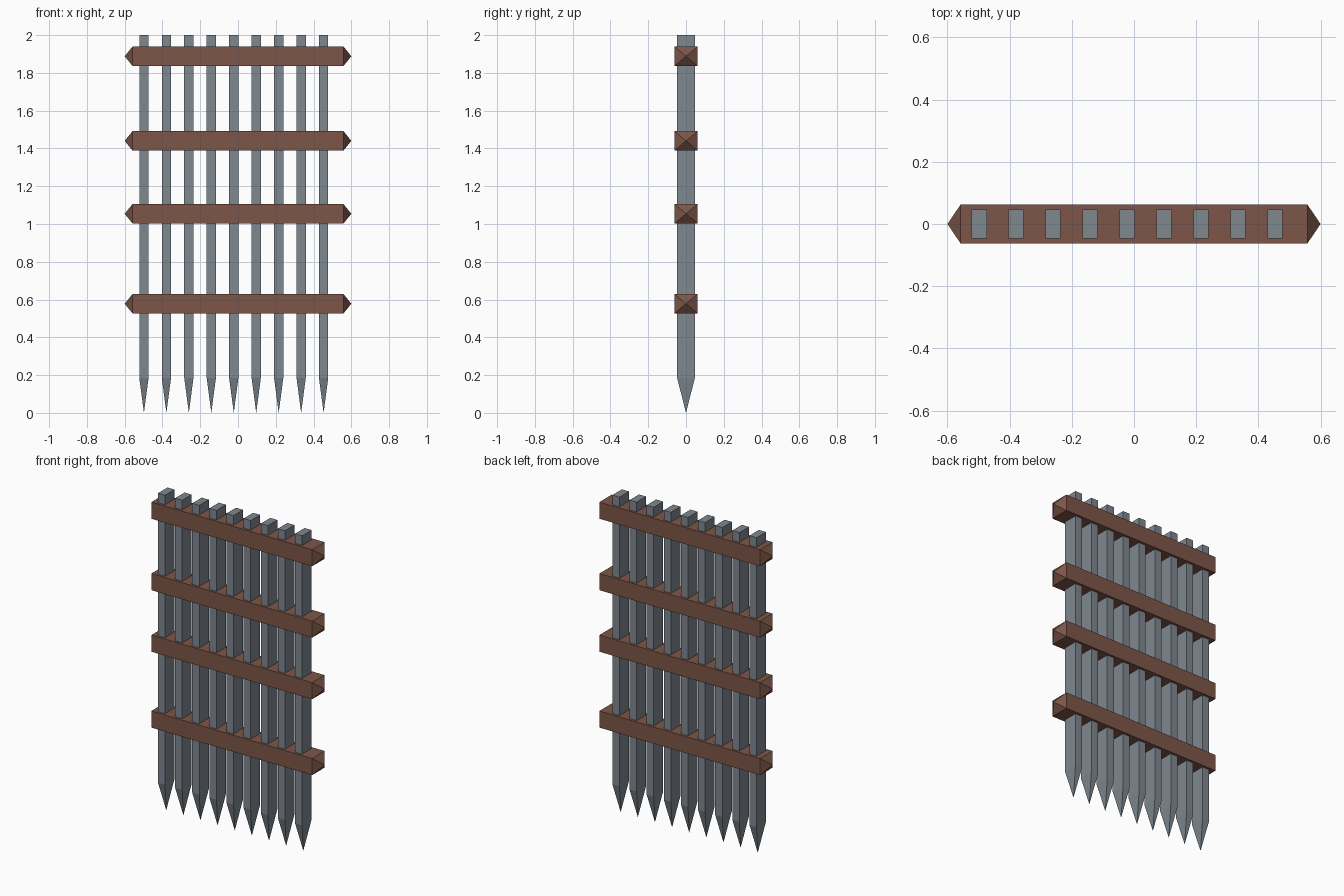
import bpy
import bmesh
from mathutils import Matrix

if "Cube" in bpy.data.objects:
    bpy.data.objects.remove(bpy.data.objects["Cube"])


def srgb(r, g, b):
    def f(c):
        c /= 255
        return c / 12.92 if c <= 0.04045 else ((c + 0.055) / 1.055) ** 2.4
    return (f(r), f(g), f(b), 1)


def material(name, colour):
    m = bpy.data.materials.new(name)
    m.diffuse_color = colour
    m.use_nodes = True
    m.node_tree.nodes["Principled BSDF"].inputs["Base Color"].default_value = m.diffuse_color
    return m


iron = material("grey iron", srgb(126, 136, 143))
wood = material("brown wood", srgb(125, 86, 72))


def box_with_points(name, lo, hi, points, mat):
    """Box from lo to hi; each (axis, side, height) face is raised to a point."""
    bm = bmesh.new()
    size = [h - l for l, h in zip(lo, hi)]
    mid = [(h + l) / 2 for l, h in zip(lo, hi)]
    bmesh.ops.create_cube(bm, size=1, matrix=Matrix.Translation(mid) @ Matrix.Diagonal((*size, 1)))
    bm.normal_update()
    for axis, side, height in points:
        face = next(f for f in bm.faces if f.normal[axis] * side > 0.99)
        tip = bmesh.ops.poke(bm, faces=[face])["verts"][0]
        tip.co[axis] += side * height
    bm.normal_update()
    mesh = bpy.data.meshes.new(name)
    bm.to_mesh(mesh)
    bm.free()
    mesh.materials.append(mat)
    obj = bpy.data.objects.new(name, mesh)
    bpy.context.collection.objects.link(obj)


# Nine upright bars with spiked feet
for i in range(9):
    x = -0.498 + i * 0.1189
    box_with_points(f"upright_bar_{i + 1}", (x - 0.0245, -0.047, 0.185), (x + 0.0245, 0.047, 2.0),
                    [(2, -1, 0.185)], iron)

# Four wooden rails with pyramid ends
for i, z in enumerate((0.578, 1.054, 1.44, 1.888)):
    box_with_points(f"cross_rail_{i + 1}", (-0.558, -0.062, z - 0.052), (0.558, 0.062, z + 0.052),
                    [(0, -1, 0.042), (0, 1, 0.042)], wood)
